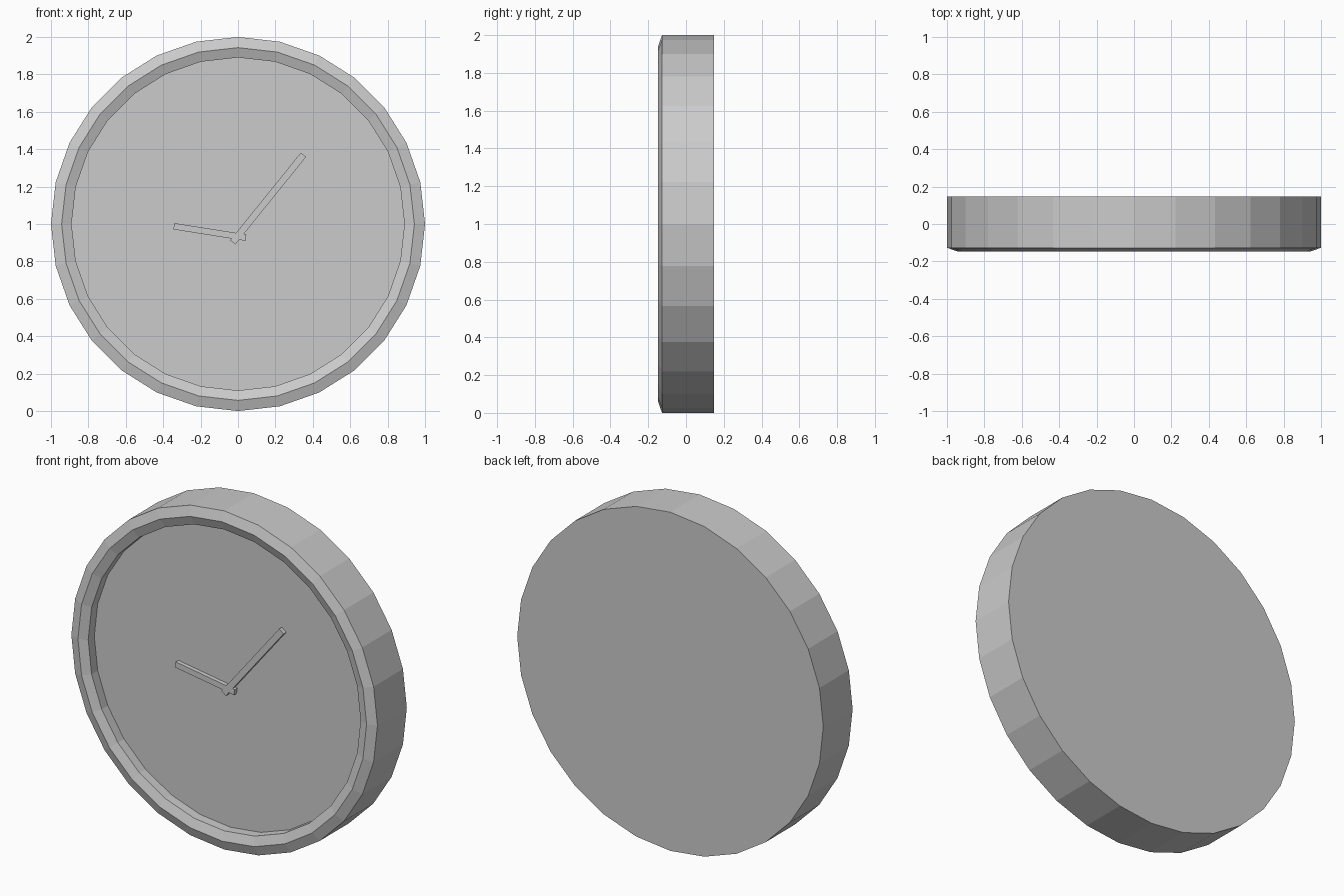
import bpy, bmesh, math

if "Cube" in bpy.data.objects:
    bpy.data.objects.remove(bpy.data.objects["Cube"])

SIDES = 28
FACE_Y = -0.07


def finish(name, bm):
    bmesh.ops.recalc_face_normals(bm, faces=bm.faces)
    mesh = bpy.data.meshes.new(name)
    bm.to_mesh(mesh)
    bm.free()
    obj = bpy.data.objects.new(name, mesh)
    bpy.context.collection.objects.link(obj)
    return obj


def turned(name, profile):
    """Rings of (radius, y) around the y axis at z = 1, capped at both ends."""
    bm = bmesh.new()
    rings = []
    for r, y in profile:
        angles = [2 * math.pi * i / SIDES for i in range(SIDES)]
        rings.append([bm.verts.new((r * math.sin(a), y, 1 + r * math.cos(a))) for a in angles])
    for a, b in zip(rings, rings[1:]):
        for i in range(SIDES):
            j = (i + 1) % SIDES
            bm.faces.new((a[i], a[j], b[j], b[i]))
    bm.faces.new(rings[0])
    bm.faces.new(rings[-1])
    return finish(name, bm)


def hand(name, tail, tip, width, y_front):
    """Flat bar lying on the dial between two (x, z) points."""
    dx, dz = tip[0] - tail[0], tip[1] - tail[1]
    length = math.hypot(dx, dz)
    bm = bmesh.new()
    bmesh.ops.create_cube(bm, size=1)
    back = FACE_Y + 0.004
    bmesh.ops.scale(bm, vec=(length, back - y_front, width), verts=bm.verts)
    obj = finish(name, bm)
    obj.location = ((tail[0] + tip[0]) / 2, (back + y_front) / 2, (tail[1] + tip[1]) / 2)
    obj.rotation_euler = (0, -math.atan2(dz, dx), 0)
    return obj


# Case with raised rim and recessed dial
turned("clock_case", [(1.0, 0.147), (1.0, -0.127), (0.943, -0.147),
                      (0.89, -0.127), (0.89, FACE_Y)])

# Hands
hand("minute_hand", (-0.028, 0.902), (0.35, 1.37), 0.036, FACE_Y - 0.025)
hand("hour_hand", (0.042, 0.927), (-0.343, 0.988), 0.034, FACE_Y - 0.0245)
